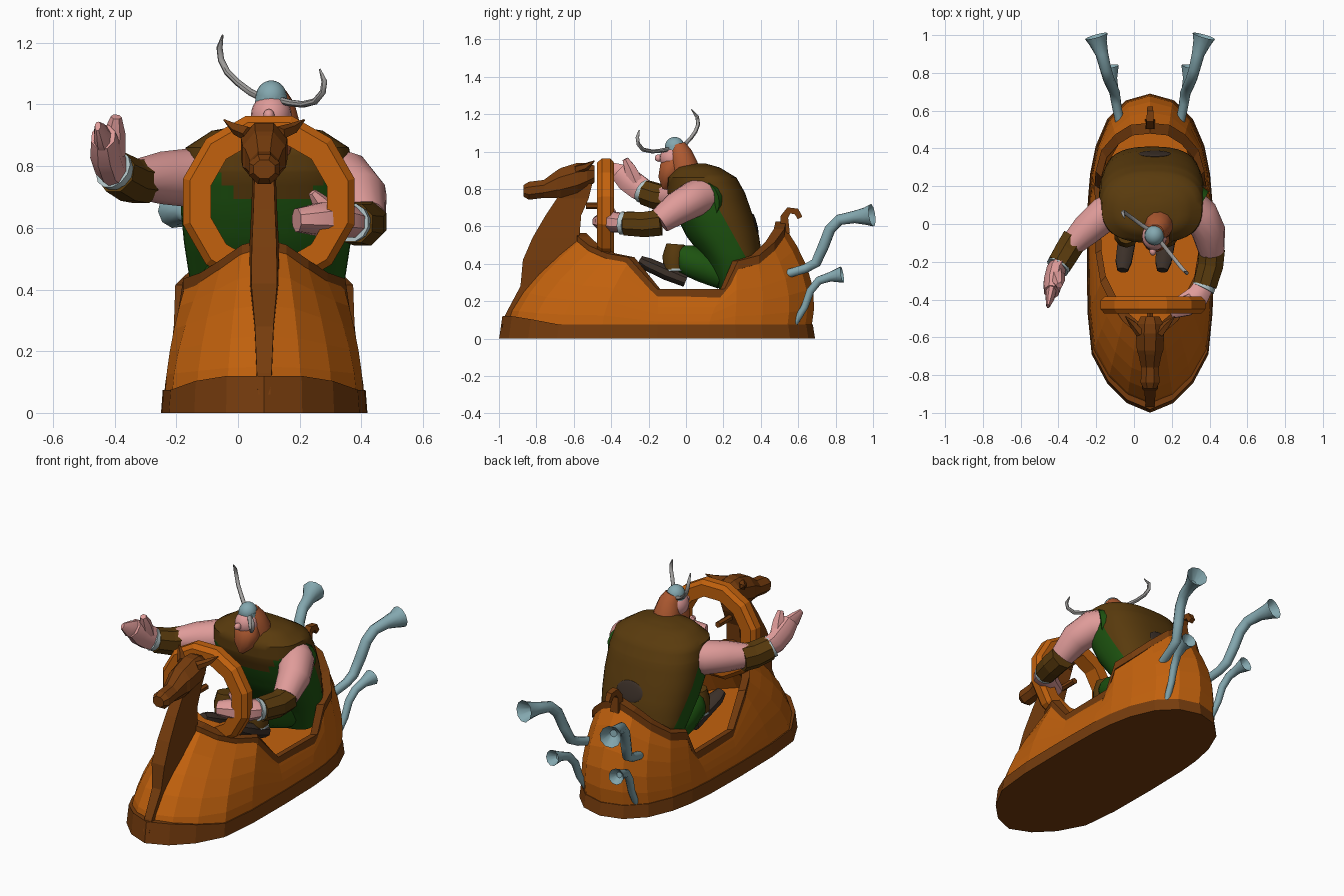
import bpy, bmesh, math
from mathutils import Vector, Matrix

if "Cube" in bpy.data.objects:
    bpy.data.objects.remove(bpy.data.objects["Cube"])

CX = 0.085   # boat centre line


def mat(name, r, g, b):
    m = bpy.data.materials.new(name)
    m.diffuse_color = (r, g, b, 1)
    m.use_nodes = True
    m.node_tree.nodes["Principled BSDF"].inputs["Base Color"].default_value = m.diffuse_color
    return m


ORANGE = mat("orange wood", .54, .12, .004)
WOOD = mat("dark wood", .18, .045, .004)
CAPE = mat("cape brown", .10, .043, .004)
GREEN = mat("tunic green", .012, .085, .005)
SKIN = mat("skin", .74, .33, .32)
HAIR = mat("red hair", .42, .10, .03)
STEEL = mat("pipe blue", .23, .39, .43)
HORN = mat("horn grey", .36, .35, .34)
DARK = mat("shoe dark", .045, .03, .022)
PALE = mat("pale trim", .45, .56, .58)


def finish(name, bm, mats, smooth=False, rule=None, cuts=()):
    bmesh.ops.recalc_face_normals(bm, faces=bm.faces)
    for co, no in cuts:      # clean colour borders
        bmesh.ops.bisect_plane(bm, geom=bm.verts[:] + bm.edges[:] + bm.faces[:], plane_co=co, plane_no=no)
    if rule:
        for f in bm.faces:
            f.material_index = rule(f.calc_center_median())
    me = bpy.data.meshes.new(name)
    bm.to_mesh(me)
    bm.free()
    for m in mats:
        me.materials.append(m)
    if smooth:
        me.polygons.foreach_set("use_smooth", [True] * len(me.polygons))
        me.set_sharp_from_angle(angle=math.radians(45))
    ob = bpy.data.objects.new(name, me)
    bpy.context.collection.objects.link(ob)
    return ob


def loft(name, rings, mats, caps=True, wrap=False, smooth=False, rule=None, cuts=()):
    bm = bmesh.new()
    vs = [[bm.verts.new(p) for p in r] for r in rings]
    n = len(vs[0])
    for a, b in list(zip(vs, vs[1:])) + ([(vs[-1], vs[0])] if wrap else []):
        for i in range(n):
            j = (i + 1) % n
            bm.faces.new((a[i], a[j], b[j], b[i]))
    if caps and not wrap:
        bm.faces.new(vs[0])
        bm.faces.new(vs[-1])
    return finish(name, bm, mats, smooth, rule, cuts)


def tube(name, pts, radii, m, sides=10, smooth=True, flat=1.0, ref=(0, 0, 1), mouth=False):
    """Limb along a path; flat scales it along ref; mouth: last point turns back inside."""
    pts = [Vector(p) for p in pts]
    last = len(pts) - (2 if mouth else 1)
    nrm, rings = Vector(ref), []
    for i, p in enumerate(pts):
        j = min(i, last)
        t = (pts[min(j + 1, last)] - pts[max(j - 1, 0)]).normalized()
        nrm = (nrm - t * nrm.dot(t)).normalized()
        side = t.cross(nrm)
        rings.append([p + radii[i] * (side * math.cos(a) + nrm * flat * math.sin(a))
                      for a in (2 * math.pi * (k + .5) / sides for k in range(sides))])
    return loft(name, rings, [m], smooth=smooth)


def ball(name, c, s, m, rot=0):
    bm = bmesh.new()
    M = Matrix.Translation(c) @ Matrix.Rotation(rot, 4, 'X') @ Matrix.Diagonal((*s, 1))
    bmesh.ops.create_uvsphere(bm, u_segments=20, v_segments=14, radius=1, matrix=M)
    return finish(name, bm, [m], True)


# ---- hull: half outlines at the base and at the rim, nose to stern
base = [(0, -.97), (.12, -.92), (.22, -.82), (.30, -.67), (.322, -.45), (.325, -.15),
        (.32, .12), (.308, .26), (.28, .40), (.22, .54), (.125, .635), (0, .67)]
rim = [(0, -.58, .55), (.07, -.56, .53), (.14, -.50, .48), (.20, -.41, .44), (.255, -.30, .42),
       (.28, -.15, .25), (.285, .20, .25), (.28, .27, .40), (.25, .38, .43), (.18, .46, .50),
       (.10, .51, .57), (0, .52, .61)]


def both(half):
    """Mirror a half outline into a closed loop round the centre line."""
    return [Vector(p) for p in half] + [Vector((-p[0], *p[1:])) for p in half[-2:0:-1]]


B, R = both(base), both(rim)


def hull_ring(t):
    s = t ** 1.6
    return [(CX + b.x + (r.x - b.x) * s,
             b.y + (r.y - b.y) * s + .045 * math.sin(math.pi * t) * max(0, b.y / .67) ** 2,
             .05 + (r.z - .05) * t) for b, r in zip(B, R)]


def rim_ring(k, dz):
    return [(CX + r.x * k, r.y * k, r.z + dz) for r in R]


floor = [(CX + b.x * .8, b.y * .8, .19) for b in B]
loft("hull", [hull_ring(t) for t in (0, .2, .4, .6, .8, 1)] + [rim_ring(.92, 0), floor], [ORANGE])
loft("rim", [rim_ring(1.03, -.03), rim_ring(1.03, .015), rim_ring(.92, .015), rim_ring(.92, -.04)],
     [WOOD], wrap=True)


def band_ring(k, top):
    return [(CX + b.x * k, b.y * k,
             top and .075 + .045 * min(1, max(0, (-b.y - .68) / .22))) for b in B]


loft("base_band", [band_ring(1.03, 0), band_ring(1.012, 1)], [WOOD])

# ---- figurehead: keel and neck, head, ears, brows
neck = [(.06, -.985, -.85, .02), (.13, -.965, -.8, .024), (.28, -.885, -.7, .03),
        (.42, -.872, -.56, .042), (.54, -.82, -.57, .04), (.66, -.75, -.56, .035),
        (.75, -.69, -.52, .032), (.83, -.66, -.50, .04)]
loft("figurehead_neck", [[(CX - w, f, z), (CX + w, f, z), (CX + w * 1.2, b, z), (CX - w * 1.2, b, z)]
                         for z, f, b, w in neck], [WOOD])
head = [(-.87, .79, .035, .03), (-.84, .79, .05, .048), (-.76, .80, .047, .048), (-.69, .825, .062, .075),
        (-.67, .83, .07, .082), (-.58, .855, .075, .085), (-.53, .87, .07, .07), (-.49, .88, .05, .045)]
loft("figurehead_head", [[(CX + 1.08 * w * math.cos(a), y, z + 1.08 * h * math.sin(a))
                          for a in (math.pi * (k + .5) / 4 for k in range(8))]
                         for y, z, w, h in head], [WOOD])
for s in (-1, 1):
    tube("figurehead_ear", [(CX + s * .05, -.58, .905), (CX + s * .09, -.53, .92), (CX + s * .13, -.49, .95)],
         [.025, .02, .003], WOOD, 5, False)

# ---- stern curl
tube("stern_curl", [(CX, .53, .56), (CX, .525, .65), (CX, .55, .685), (CX, .59, .68), (CX, .61, .645)],
     [.036, .03, .026, .024, .02], WOOD, 4, False, ref=(0, 1, 0))


# ---- steering ring
def ring12(r, y):
    return [(.10 + r * math.cos(a), y, .685 + r * math.sin(a))
            for a in (math.pi * (k + .5) / 6 for k in range(12))]


loft("steering_ring", [ring12(.265, -.475), ring12(.288, -.45), ring12(.288, -.405), ring12(.265, -.385),
                       ring12(.195, -.385), ring12(.195, -.475)], [ORANGE], wrap=True)
tube("ring_peg", [(CX, -.535, .71), (CX, -.42, .71)], [.018, .018], WOOD, 6, False)

# ---- horn pipes with hollow bells, two on each side
up = [(.16, .54, .345), (.18, .64, .375), (.187, .695, .405), (.205, .735, .495), (.22, .77, .585),
      (.235, .82, .635), (.255, .90, .65), (.275, .96, .655), (.285, .995, .66), (.26, .93, .65)]
low = [(.16, .58, .08), (.172, .635, .17), (.178, .665, .255), (.19, .71, .31), (.20, .77, .33),
       (.21, .835, .342), (.20, .79, .333)]
for s in (-1, 1):
    for nm, path, rad in (("upper_pipe", up, (.024, .025, .028, .03, .03, .03, .034, .048, .062, .02)),
                          ("lower_pipe", low, (.018, .02, .022, .023, .026, .045, .016))):
        tube(nm, [(CX + s * x, y, z) for x, y, z in path], rad, STEEL, ref=(1, 0, 0), mouth=True)

# ---- torso with cape: (z, front y, back y, half width)
prof = [(.26, .18, .36, .20), (.42, .10, .41, .25), (.55, .0, .39, .27), (.65, -.05, .36, .28),
        (.78, -.10, .315, .28), (.86, -.10, .27, .265), (.915, -.05, .18, .18), (.937, .0, .10, .06)]
rows = []
for a, b in zip(prof, prof[1:]):
    rows += [[p + (q - p) * k / 3 for p, q in zip(a, b)] for k in range(3)]
rows.append(prof[-1])


def squash(v):
    return math.copysign(abs(v) ** .8, v)


loft("torso_and_cape", [[(.095 + w * squash(math.cos(a)), (f + b) / 2 + (b - f) / 2 * squash(math.sin(a)), z)
                         for a in (math.pi * k / 20 for k in range(40))] for z, f, b, w in rows],
     [GREEN, CAPE], smooth=True,
     cuts=[((0, 0, .79), (0, 0, 1)), ((0, .11, .81), (0, 1, .56))],
     rule=lambda c: int(c.z > .79 or (c.z > .70 and c.y < .05 and abs(c.x - .1) < .20 - (.79 - c.z))
                        or c.y > .11 + .56 * (.81 - c.z)))
ball("cape_patch", (.11, .372, .61), (.085, .008, .06), DARK, rot=.25)

# ---- head, hair, beard, helmet
ball("face", (.108, -.065, .965), (.066, .075, .07), SKIN)
tube("hair", [(.115, -.045, 1.03), (.125, -.03, .99), (.13, -.012, .93), (.13, .0, .88)],
     [.045, .062, .075, .08], HAIR, 12, ref=(0, 1, 0))
ball("nose", (.10, -.145, .965), (.018, .022, .02), SKIN)
tube("beard", [(.115, -.06, .95), (.115, -.08, .91), (.11, -.10, .85), (.10, -.115, .80)],
     [.06, .075, .06, .015], HAIR, 12, ref=(0, 1, 0), flat=.85)
ball("helmet", (.108, -.06, 1.025), (.05, .053, .053), STEEL)
tube("helmet_band", [(.108, -.06, .998), (.108, -.06, 1.03)], [.054, .052], STEEL, 16, ref=(0, 1, 0))
tube("tall_horn", [(.08, -.03, 1.02), (.04, -.005, 1.04), (0, .025, 1.07), (-.035, .05, 1.105),
                   (-.055, .065, 1.145), (-.06, .06, 1.185), (-.05, .03, 1.225)],
     [.012, .0115, .011, .011, .0105, .01, .003], HORN, 8)
tube("short_horn", [(.13, -.08, 1.015), (.17, -.13, 1.005), (.21, -.18, 1.0), (.25, -.23, 1.01),
                    (.275, -.255, 1.04), (.28, -.26, 1.075), (.265, -.25, 1.115)],
     [.012, .0115, .011, .011, .0105, .01, .003], HORN, 8)

# ---- raised arm
tube("raised_arm", [(-.04, .11, .77), (-.16, .05, .762), (-.25, -.03, .762), (-.33, -.11, .758)],
     [.095, .095, .085, .065], SKIN, 14)
tube("raised_sleeve", [(-.04, .12, .745), (-.135, .075, .745)], [.105, .105], GREEN, 14)
tube("raised_bracer", [(-.31, -.075, .75), (-.35, -.14, .755), (-.395, -.215, .78)], [.076, .074, .07], CAPE, 8, False)
tube("raised_cuff", [(-.39, -.21, .778), (-.405, -.23, .79)], [.062, .066], PALE, 12)
tube("raised_hand", [(-.385, -.20, .775), (-.415, -.25, .805), (-.43, -.31, .85), (-.437, -.36, .895)],
     [.06, .07, .07, .055], SKIN, 8, flat=.75, ref=(1, 0, 0))
tube("raised_fingers", [(-.435, -.34, .88), (-.445, -.39, .90), (-.455, -.435, .93)],
     [.055, .045, .018], SKIN, 8, flat=.55, ref=(1, 0, 0))
tube("raised_thumb", [(-.41, -.27, .84), (-.40, -.30, .91), (-.395, -.325, .96)], [.045, .035, .018], SKIN, 6,
     ref=(1, 0, 0))

# ---- steering arm
tube("steering_arm", [(.26, .13, .77), (.35, .05, .75), (.395, -.04, .70), (.41, -.14, .63)],
     [.095, .098, .09, .07], SKIN, 14)
tube("steering_sleeve", [(.26, .14, .745), (.33, .09, .735)], [.105, .108], GREEN, 14)
tube("steering_bracer", [(.412, -.135, .62), (.405, -.22, .61), (.375, -.325, .615)], [.075, .073, .068], CAPE, 8, False)
tube("steering_cuff", [(.377, -.32, .615), (.366, -.342, .617)], [.06, .064], PALE, 12)
tube("steering_hand", [(.38, -.31, .615), (.34, -.38, .622), (.27, -.43, .628), (.19, -.46, .625)],
     [.055, .065, .065, .045], SKIN, 8, flat=.9)
tube("steering_thumb", [(.29, -.40, .66), (.26, -.41, .69), (.24, -.42, .715)], [.032, .026, .014], SKIN, 6)

# ---- legs, boots and shoes
for x in (-.04, .17):
    tube("thigh", [(x + .01, .20, .345), (x, .10, .385), (x, .0, .425), (x, -.045, .46)],
         [.085, .09, .085, .05], GREEN, 12)
    tube("boot", [(x, -.055, .505), (x, -.06, .44), (x, -.06, .37)], [.05, .066, .06], CAPE, 10, ref=(0, 1, 0))
    tube("boot_trim", [(x, -.055, .375), (x, -.055, .362)], [.063, .063], PALE, 10, ref=(0, 1, 0))
    tube("shoe", [(x, .0, .31), (x, -.10, .35), (x - .015, -.20, .395), (x - .02, -.245, .42)],
         [.045, .05, .046, .03], DARK, 8, flat=.85)
